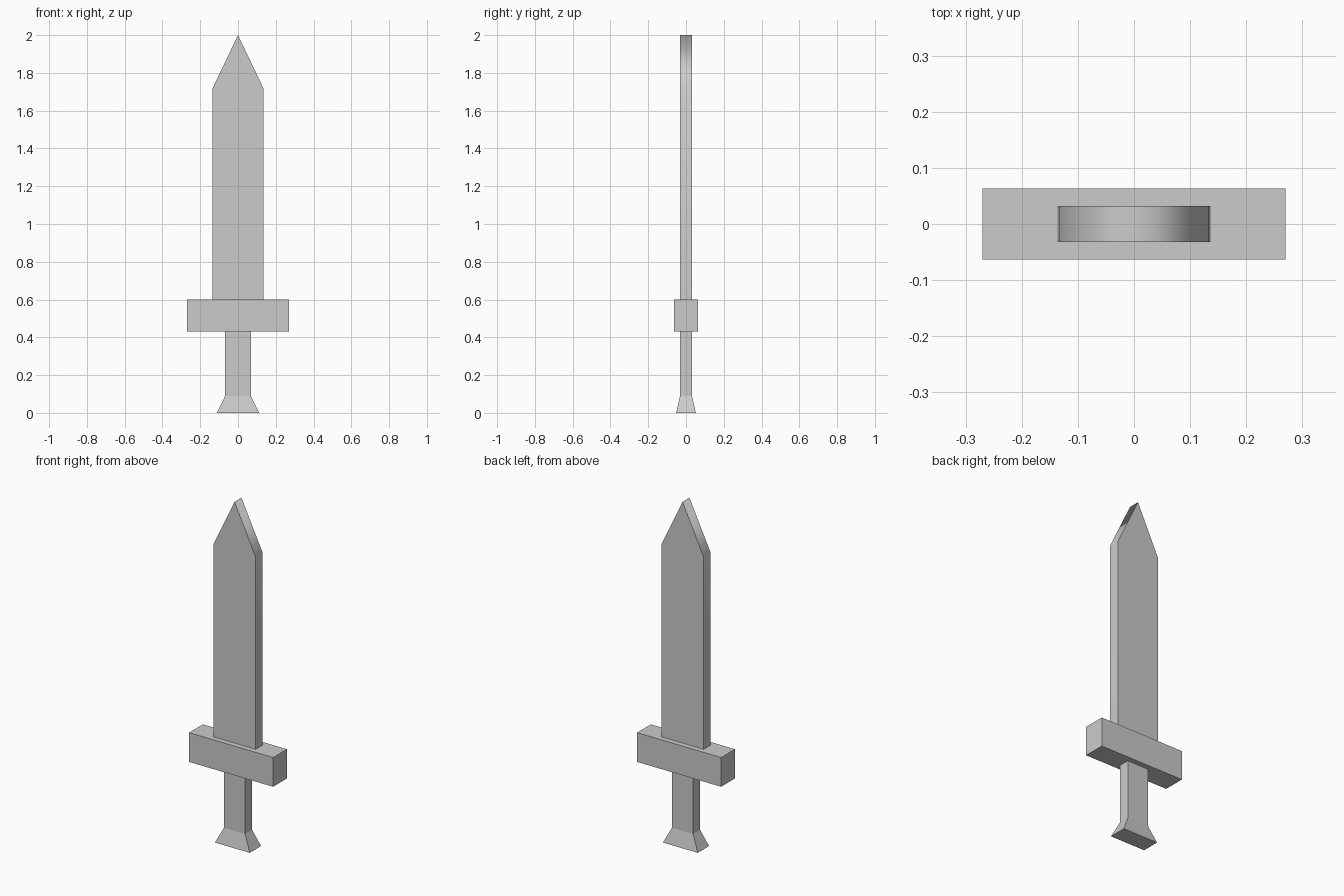
import bpy, bmesh

if "Cube" in bpy.data.objects:
    bpy.data.objects.remove(bpy.data.objects["Cube"])


def make_object(name, bm):
    bmesh.ops.recalc_face_normals(bm, faces=bm.faces)
    mesh = bpy.data.meshes.new(name)
    bm.to_mesh(mesh)
    bm.free()
    obj = bpy.data.objects.new(name, mesh)
    bpy.context.collection.objects.link(obj)
    return obj


def stacked_rects(name, levels):
    """Solid through rectangles given as (half_x, half_y, z)."""
    bm = bmesh.new()
    rings = [[bm.verts.new((sx * hx, sy * hy, z))
              for sx, sy in ((-1, -1), (1, -1), (1, 1), (-1, 1))]
             for hx, hy, z in levels]
    for a, b in zip(rings, rings[1:]):
        for i in range(4):
            j = (i + 1) % 4
            bm.faces.new((a[i], a[j], b[j], b[i]))
    bm.faces.new(rings[0])
    bm.faces.new(rings[-1])
    return make_object(name, bm)


# Grip flaring into the pommel, and the crossguard
stacked_rects("grip_and_pommel", [(0.112, 0.052, 0), (0.068, 0.032, 0.09), (0.068, 0.032, 0.435)])
stacked_rects("crossguard", [(0.27, 0.063, 0.43), (0.27, 0.063, 0.6)])

# Blade: pointed profile extruded through its thickness
bm = bmesh.new()
profile = [(-0.136, 0.595), (0.136, 0.595), (0.134, 1.72), (0, 2.0), (-0.134, 1.72)]
front = bm.faces.new([bm.verts.new((x, -0.032, z)) for x, z in profile])
extruded = bmesh.ops.extrude_face_region(bm, geom=[front], use_keep_orig=True)
back_verts = [v for v in extruded["geom"] if isinstance(v, bmesh.types.BMVert)]
bmesh.ops.translate(bm, verts=back_verts, vec=(0, 0.064, 0))

# Blade rim shades smoothly over shoulders and tip; flat sides stay crisp
bm.normal_update()
for f in bm.faces:
    f.smooth = len(f.verts) == 4
for e in bm.edges:
    along_thickness = abs(e.verts[0].co.y - e.verts[1].co.y) > 0.01
    e.smooth = along_thickness and e.verts[0].co.z > 1
make_object("blade", bm)
